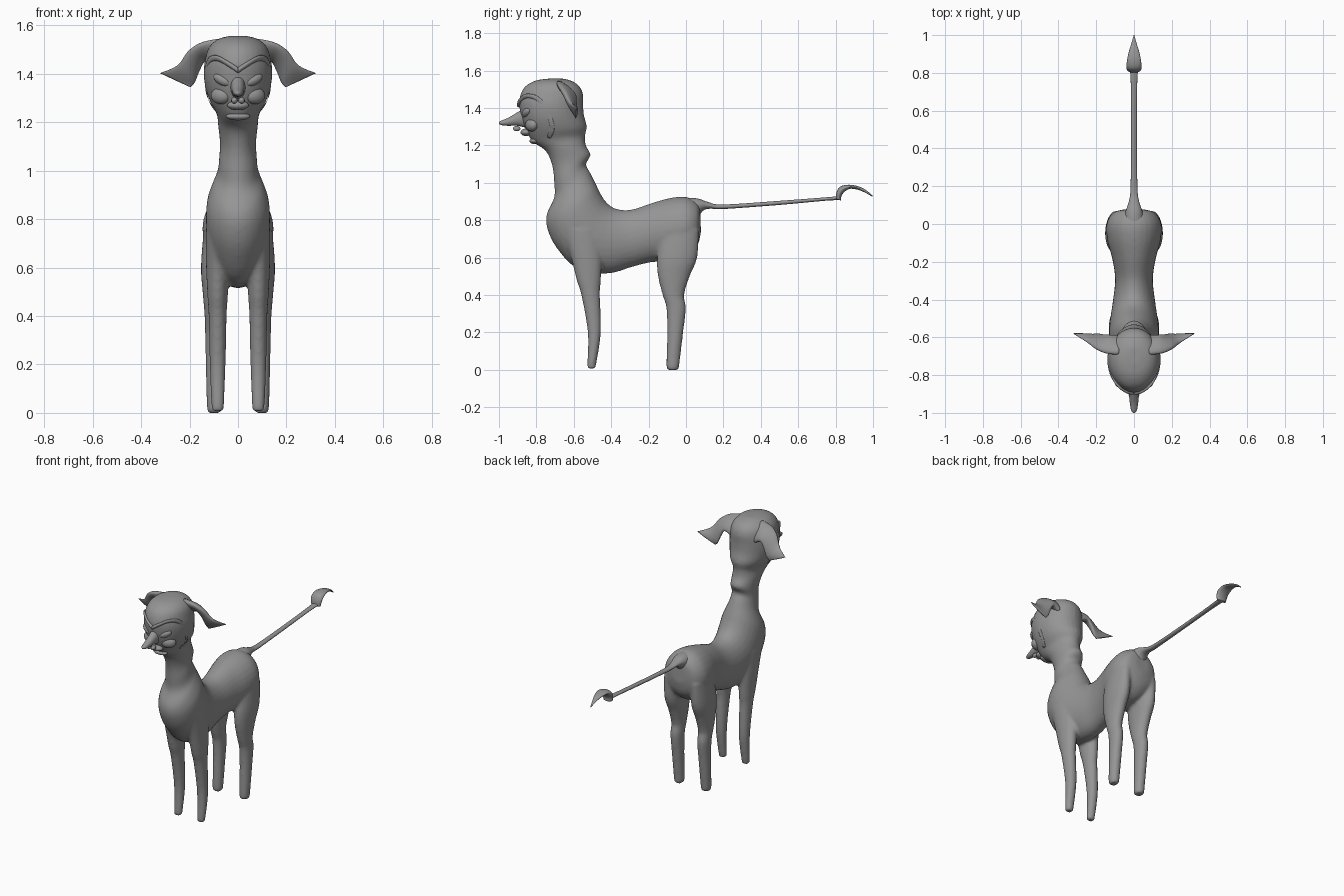
import bpy, bmesh, math
from mathutils import Vector

grey = bpy.data.materials.new("grey")
grey.diffuse_color = (0.3, 0.3, 0.3, 1)


def spline(a, b, c, d, t):
    return 0.5 * (2 * b + (c - a) * t + (2 * a - 5 * b + 4 * c - d) * t * t
                  + (3 * b - a - 3 * c + d) * t ** 3)


def loft(name, rings, side=(1, 0, 0), steps=4, n=28, mirror=False):
    """Skin of ellipses; each ring is two opposite rim points and a half width."""
    side = Vector(side)
    rings = [(Vector(p), Vector(q), w) for p, q, w in rings]
    fine = []
    for i in range(len(rings) - 1):
        four = [rings[max(0, min(len(rings) - 1, i + k))] for k in (-1, 0, 1, 2)]
        for s in range(steps):
            fine.append([spline(*(r[k] for r in four), s / steps) for k in range(3)])
    fine.append(rings[-1])
    bm = bmesh.new()
    loops = []
    for p, q, w in fine:
        mid, half = (p + q) / 2, (p - q) / 2
        loop = []
        for k in range(n):
            a = 2 * math.pi * k / n
            v = mid + half * math.cos(a) + side * (max(w, 0.002) * math.sin(a))
            if mirror:
                v.x = -v.x
            loop.append(bm.verts.new(v))
        loops.append(loop)
    for a, b in zip(loops, loops[1:]):
        for k in range(n):
            j = (k + 1) % n
            bm.faces.new((a[k], a[j], b[j], b[k]))
    bm.faces.new(loops[0])
    bm.faces.new(loops[-1])
    bmesh.ops.recalc_face_normals(bm, faces=bm.faces)
    mesh = bpy.data.meshes.new(name)
    bm.to_mesh(mesh)
    bm.free()
    mesh.materials.append(grey)
    ob = bpy.data.objects.new(name, mesh)
    bpy.context.collection.objects.link(ob)
    for f in mesh.polygons:
        f.use_smooth = True
    return ob


def profile(rows, x=0):
    """Rows of y, z, y, z, half width in the side plane."""
    return [((x, a, b), (x, c, d), w) for a, b, c, d, w in rows]


def ball(name, loc, size, rot=(0, 0, 0)):
    bpy.ops.mesh.primitive_uv_sphere_add(segments=24, ring_count=14, location=loc, rotation=rot)
    ob = bpy.context.object
    ob.name = name
    ob.scale = size
    ob.data.materials.append(grey)
    bpy.ops.object.shade_smooth()
    return ob


# Torso, neck and head in one sweep from rump to crown
trunk = loft("body", profile([
    (.075, .86, .08, .74, .05), (.06, .895, .06, .66, .11),
    (0, .925, 0, .60, .145), (-.08, .92, -.10, .58, .14),
    (-.18, .893, -.19, .575, .115), (-.29, .857, -.29, .55, .10),
    (-.37, .86, -.42, .515, .11), (-.42, .89, -.58, .54, .125),
    (-.45, .93, -.69, .65, .132), (-.475, .98, -.74, .75, .128),
    (-.495, 1.02, -.745, .83, .108), (-.515, 1.06, -.705, .92, .085),
    (-.535, 1.10, -.705, 1.0, .078), (-.51, 1.15, -.715, 1.09, .075),
    (-.535, 1.20, -.75, 1.17, .082), (-.54, 1.25, -.82, 1.22, .088),
    (-.53, 1.30, -.85, 1.27, .115), (-.545, 1.36, -.875, 1.33, .135),
    (-.55, 1.42, -.89, 1.40, .142), (-.55, 1.47, -.89, 1.455, .135),
    (-.565, 1.51, -.865, 1.51, .12), (-.60, 1.54, -.81, 1.545, .085),
    (-.65, 1.557, -.74, 1.557, .035)]))

# Legs
hind = [(.07, .75, -.13, .74, .045), (.06, .6, -.155, .6, .055),
        (.02, .5, -.15, .5, .048), (-.01, .4, -.125, .4, .040),
        (0, .33, -.105, .33, .038), (-.015, .2, -.10, .2, .035),
        (-.035, .03, -.105, .03, .031), (-.04, 0, -.10, 0, .027)]
fore = [(-.46, .75, -.66, .75, .05), (-.45, .6, -.62, .62, .048),
        (-.455, .48, -.585, .48, .042), (-.46, .4, -.56, .4, .037),
        (-.455, .2, -.525, .2, .033), (-.48, .03, -.528, .03, .026),
        (-.485, .008, -.525, .008, .022)]
skin = [trunk]
for m in (False, True):
    skin.append(loft("hind_leg", profile(hind, .098), mirror=m))
    skin.append(loft("front_leg", profile(fore, .084), mirror=m))

# Fuse the limbs and trunk into one smooth skin
with bpy.context.temp_override(active_object=trunk, object=trunk,
                               selected_objects=skin, selected_editable_objects=skin):
    bpy.ops.object.join()
remesh = trunk.modifiers.new("fuse", 'REMESH')
remesh.mode = 'VOXEL'
remesh.voxel_size = 0.01
remesh.use_smooth_shade = True
relax = trunk.modifiers.new("relax", 'SMOOTH')
relax.factor = 0.5
relax.iterations = 4

# Drooping ears with a wide cut end
ear = [((.08, -.68, 1.545), (.09, -.60, 1.43), .035),
       ((.15, -.67, 1.53), (.135, -.60, 1.45), .035),
       ((.205, -.65, 1.495), (.16, -.595, 1.41), .028),
       ((.25, -.62, 1.435), (.178, -.59, 1.365), .02),
       ((.322, -.58, 1.403), (.197, -.59, 1.345), .006)]
# Brow ridge running down into the cheek edge
brow = [(0, -.892, 1.415), (.04, -.885, 1.44), (.09, -.85, 1.465),
        (.125, -.795, 1.45), (.138, -.745, 1.39), (.130, -.715, 1.30), (.10, -.73, 1.25)]
r = .012
ridge = [((x, y, z + r), (x - r * i / 6, y, z - r), r) for i, (x, y, z) in enumerate(brow)]
for m in (False, True):
    s = -1 if m else 1
    loft("ear", ear, side=(-.2, .98, 0), mirror=m)
    loft("brow", ridge, side=(0, 1, 0), n=12, mirror=m)
    ball("eyelid", (.064 * s, -.852, 1.375), (.042, .022, .022), (0, -.45 * s, .4 * s))
    ball("cheek", (.07 * s, -.825, 1.31), (.045, .03, .035), (0, 0, .5 * s))
    ball("nostril", (.015 * s, -.905, 1.29), (.013, .02, .014))

# Pointed nose and lips
loft("nose", profile([(-.84, 1.415, -.84, 1.29, .035), (-.90, 1.378, -.90, 1.305, .027),
                      (-.95, 1.348, -.95, 1.305, .022), (-.988, 1.332, -.985, 1.308, .015),
                      (-1, 1.325, -1, 1.315, .005)]))
ball("upper_lip", (0, -.855, 1.27), (.045, .03, .02))
ball("lower_lip", (0, -.812, 1.224), (.05, .025, .016))

# Long thin tail
loft("tail", profile([(-.02, .92, .06, .80, .06), (.06, .917, .09, .85, .042),
                      (.12, .897, .13, .862, .026), (.20, .884, .20, .860, .018),
                      (.50, .904, .50, .882, .015), (.74, .922, .74, .904, .017),
                      (.825, .93, .825, .908, .022)]))
# Leaf-shaped tuft arching over the tail end
loft("tail_tuft", profile([(.80, .915, .83, .905, .032), (.805, .95, .83, .925, .038),
                           (.825, .98, .845, .95, .04), (.87, .99, .875, .968, .036),
                           (.92, .982, .915, .964, .026), (.96, .963, .953, .95, .014),
                           (1.0, .93, .996, .926, .002)]))
